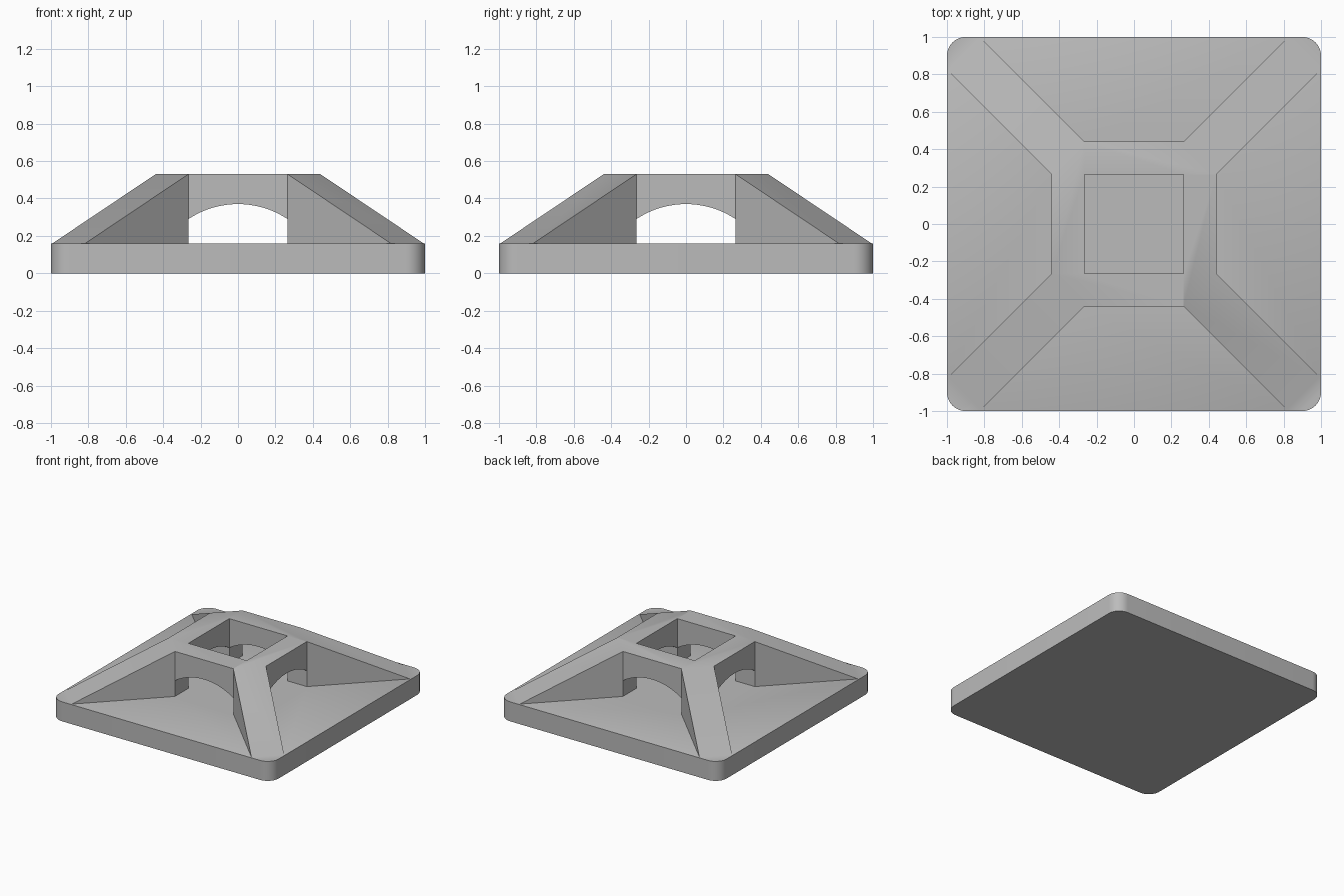
import bpy, bmesh, math
from mathutils import Matrix

cube = bpy.data.objects.get("Cube")
if cube:
    bpy.data.objects.remove(cube, do_unlink=True)

INNER, OUTER = 0.265, 0.44      # half widths of the well and the tower
BASE_Z, TOP_Z, SINK = 0.16, 0.53, 0.11
FOOT_A, FOOT_B = 0.817, 0.992   # where each rib meets the plate edge
ARCH_Z, ARCH_R = 0.37, 0.479

grey = bpy.data.materials.new("plain grey")
grey.use_nodes = True
grey.diffuse_color = (0.5, 0.5, 0.5, 1)
grey.node_tree.nodes["Principled BSDF"].inputs["Base Color"].default_value = (0.5, 0.5, 0.5, 1)


def make_object(name, bm):
    bmesh.ops.recalc_face_normals(bm, faces=bm.faces)
    mesh = bpy.data.meshes.new(name)
    bm.to_mesh(mesh)
    bm.free()
    mesh.materials.append(grey)
    obj = bpy.data.objects.new(name, mesh)
    bpy.context.collection.objects.link(obj)
    return obj


def base_plate():
    bm = bmesh.new()
    bmesh.ops.create_cube(bm, size=1, matrix=Matrix.Translation((0, 0, BASE_Z / 2))
                          @ Matrix.Diagonal((2, 2, BASE_Z, 1)))
    upright = [e for e in bm.edges if abs(e.verts[0].co.z - e.verts[1].co.z) > 0.1]
    bmesh.ops.bevel(bm, geom=upright, offset=0.1, segments=10, profile=0.5, affect='EDGES')
    return make_object("base_plate", bm)


def corner_rib(turn):
    # Upright post that slopes out to the plate corner
    bm = bmesh.new()
    post = [(INNER, INNER), (INNER, OUTER), (OUTER, INNER)]
    foot = [(FOOT_A, FOOT_B), (FOOT_B, FOOT_A)]
    points = [(x, y, z) for x, y in post for z in (SINK, TOP_Z)]
    points += [(x, y, z) for x, y in foot for z in (SINK, BASE_Z)]
    for p in points:
        bm.verts.new(p)
    bmesh.ops.convex_hull(bm, input=bm.verts)
    bmesh.ops.dissolve_limit(bm, angle_limit=0.01, verts=bm.verts, edges=bm.edges)
    bm.transform(turn)
    return make_object("corner_rib", bm)


def arch_beam(turn):
    # Straight top bar with a shallow arched underside
    bm = bmesh.new()
    half = math.asin(INNER / ARCH_R)
    steps = 20
    profile = [(-INNER, TOP_Z), (INNER, TOP_Z)]
    for i in range(steps + 1):
        a = half - 2 * half * i / steps
        profile.append((ARCH_R * math.sin(a), ARCH_Z - ARCH_R * (1 - math.cos(a))))
    face = bm.faces.new([bm.verts.new((x, INNER, z)) for x, z in profile])
    extruded = bmesh.ops.extrude_face_region(bm, geom=[face])
    moved = [v for v in extruded["geom"] if isinstance(v, bmesh.types.BMVert)]
    bmesh.ops.translate(bm, vec=(0, OUTER - INNER, 0), verts=moved)
    bm.transform(turn)
    return make_object("arch_beam", bm)


# Four ribs and four beams joined onto the plate
stand = base_plate()
turns = [Matrix.Rotation(i * math.pi / 2, 4, 'Z') for i in range(4)]
parts = [corner_rib(t) for t in turns] + [arch_beam(t) for t in turns]
for part in parts:
    union = stand.modifiers.new("join", 'BOOLEAN')
    union.operation = 'UNION'
    union.solver = 'EXACT'
    union.object = part

bpy.context.view_layer.objects.active = stand
for obj in bpy.context.selected_objects:
    obj.select_set(False)
stand.select_set(True)
for modifier in list(stand.modifiers):
    bpy.ops.object.modifier_apply(modifier=modifier.name)
for part in parts:
    bpy.data.objects.remove(part, do_unlink=True)

# Merge seams and flat splits, then shade
bm = bmesh.new()
bm.from_mesh(stand.data)
bmesh.ops.remove_doubles(bm, verts=bm.verts, dist=0.0005)
bmesh.ops.dissolve_limit(bm, angle_limit=0.01, verts=bm.verts, edges=bm.edges)
bm.to_mesh(stand.data)
bm.free()
stand.name = "arched_stand"
bpy.ops.object.shade_smooth_by_angle(angle=math.radians(30))
